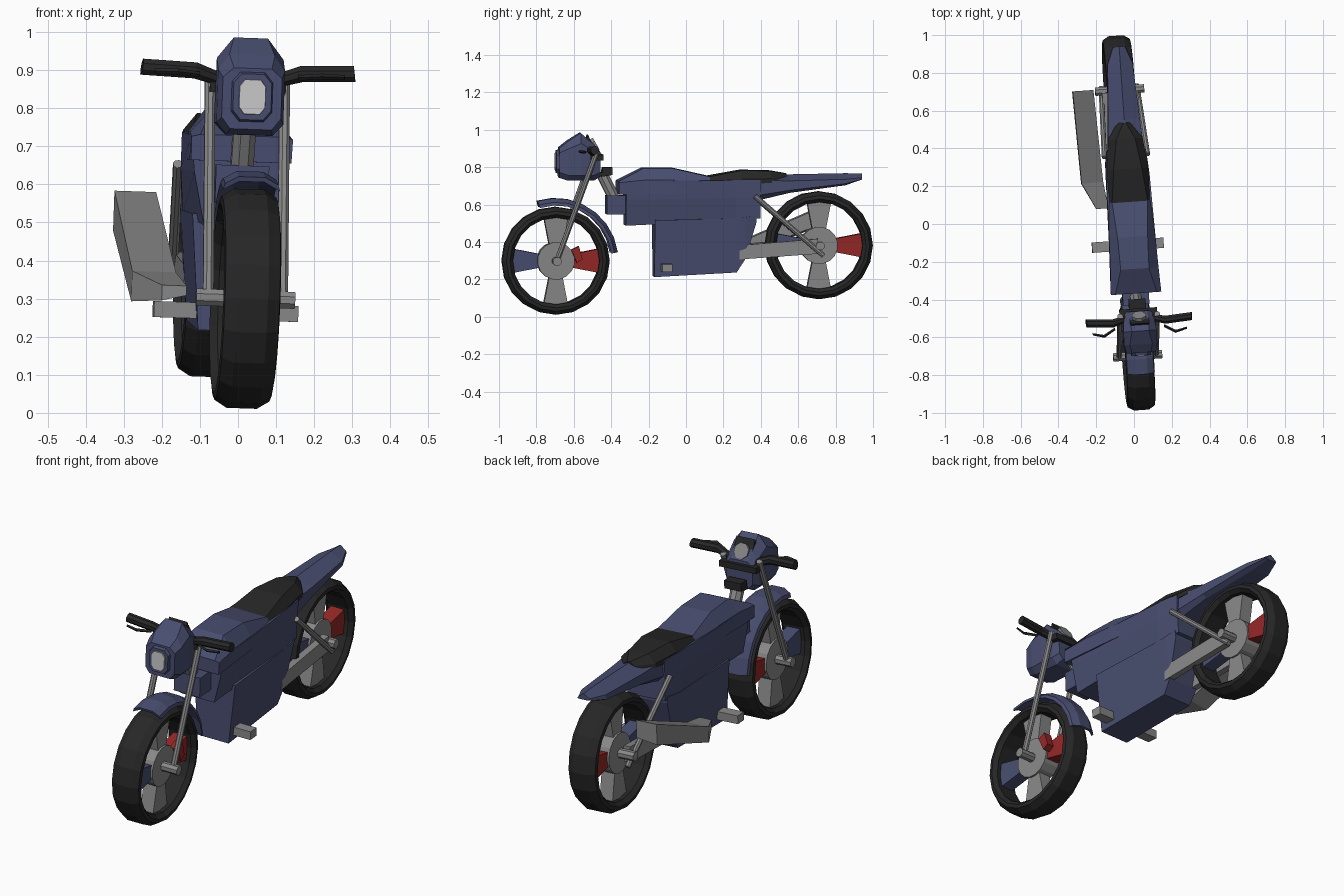
import bpy, bmesh
from math import sin, cos, radians, pi
from mathutils import Matrix, Vector

if "Cube" in bpy.data.objects:
    bpy.data.objects.remove(bpy.data.objects["Cube"])

# the bike stands slightly turned and leaning
POSE = Matrix.Translation((-0.04, 0, 0)) @ Matrix.Rotation(radians(4), 4, 'Z') @ Matrix.Rotation(radians(2), 4, 'Y')

def material(name, rgb):
    m = bpy.data.materials.new(name)
    m.diffuse_color = (*rgb, 1)
    m.use_nodes = True
    m.node_tree.nodes["Principled BSDF"].inputs["Base Color"].default_value = m.diffuse_color
    return m

BLUE = material("blue_paint", (0.065, 0.075, 0.16))
BLACK = material("black_rubber", (0.02, 0.02, 0.02))
RED = material("red_paint", (0.3, 0.02, 0.02))
GREY = material("grey_metal", (0.25, 0.25, 0.25))
WHITE = material("lamp_glass", (0.8, 0.8, 0.8))

def loft(name, sections, mat, closed=False):
    """Skin a list of point rings; cap the ends unless closed."""
    bm = bmesh.new()
    rings = [[bm.verts.new(p) for p in s] for s in sections]
    n = len(rings[0])
    pairs = list(zip(rings, rings[1:])) + ([(rings[-1], rings[0])] if closed else [])
    for a, b in pairs:
        for i in range(n):
            bm.faces.new((a[i], a[(i + 1) % n], b[(i + 1) % n], b[i]))
    if not closed:
        bm.faces.new(rings[0])
        bm.faces.new(rings[-1])
    bmesh.ops.remove_doubles(bm, verts=bm.verts, dist=1e-4)
    bmesh.ops.recalc_face_normals(bm, faces=bm.faces)
    me = bpy.data.meshes.new(name)
    bm.to_mesh(me)
    bm.free()
    ob = bpy.data.objects.new(name, me)
    ob.matrix_world = POSE
    me.materials.append(mat)
    bpy.context.collection.objects.link(ob)
    return ob

def sym(y, half, shift=0):
    """Ring at y from right-hand (x, z) points, mirrored to the left."""
    return [(x, y, z) for x, z in half] + [(-x, y, z) for x, z in reversed(half)]

def tube(name, path, radii, mat, n=8):
    path = [Vector(p) for p in path]
    d = (path[-1] - path[0]).normalized()
    u = d.orthogonal().normalized()
    w = d.cross(u)
    loft(name, [[p + r * (cos(2 * pi * (i + .5) / n) * u + sin(2 * pi * (i + .5) / n) * w) for i in range(n)]
                for p, r in zip(path, radii)], mat)

def slab(name, yz, x0, x1, mat):
    loft(name, [[(x, y, z) for y, z in yz] for x in (x0, x1)], mat)

def rect(y0, y1, z0, z1):
    return [(y0, z0), (y1, z0), (y1, z1), (y0, z1)]

# wheels: tyre, hub, four tapering spokes, axle
TYRE = [(-.055, .232), (-.075, .25), (-.072, .268), (-.04, .288), (.04, .288),
        (.072, .268), (.075, .25), (.055, .232)]
for tag, cy, cz in (("front", -.70, .30), ("rear", .71, .383)):
    loft(tag + "_tyre", [[(x, cy + r * cos(a), cz + r * sin(a)) for x, r in TYRE]
                         for a in (2 * pi * i / 20 for i in range(20))], BLACK, True)
    tube(tag + "_hub", [(-.045, cy, cz), (.045, cy, cz)], [.1, .1], GREY, 16)
    tube(tag + "_axle", [(-.13, cy, cz), (.13, cy, cz)], [.024, .024], GREY)
    for k, mat in enumerate((RED, GREY, BLUE, GREY)):
        c, s = cos(k * pi / 2), sin(k * pi / 2)
        pts = [(.08, -.035), (.24, -.066), (.24, .066), (.08, .035)]
        slab(f"{tag}_spoke_{k}", [(cy + a * c - b * s, cz + a * s + b * c) for a, b in pts], -.035, .035, mat)

# brake caliper
slab("front_caliper", [(-.62, .36), (-.59, .29), (-.56, .31), (-.58, .38)], .03, .075, RED)

# paired parts on both sides
for tag, s in (("left", -1), ("right", 1)):
    tube(tag + "_fork", [(s * .098, -.70, .30), (s * .098, -.485, .89)], [.015, .015], GREY)
    tube(tag + "_shock", [(s * .095, .73, .33), (s * .115, .36, .65)], [.014, .014], GREY)
    slab(tag + "_swingarm", [(.28, .31), (.70, .34), (.70, .42), (.28, .385)], s * .06, s * .095, GREY)
    tube(tag + "_handlebar", [(s * .06, -.50, .87), (s * .14, -.52, .895), (s * .28, -.51, .90)],
         [.018, .023, .023], BLACK)
    tube(tag + "_lever", [(s * .13, -.55, .885), (s * .19, -.585, .89), (s * .25, -.57, .89)],
         [.007, .008, .006], BLACK, 4)

# front fender: arched strip bent around the wheel
FEND = [(-.075, .298), (-.07, .315), (-.035, .335), (.035, .335), (.07, .315), (.075, .298),
        (.033, .322), (-.033, .322)]
loft("front_fender", [[(x, -.70 + r * cos(a), .30 + r * sin(a)) for x, r in FEND]
                      for a in (radians(8 + 14.2 * i) for i in range(8))], BLUE)

# lower engine block and upper side body
loft("engine_block", [sym(-.175, [(.085, .215), (.11, .52)]), sym(.265, [(.085, .24), (.11, .53)]),
                      sym(.31, [(.09, .31), (.11, .535)]), sym(.37, [(.1, .51), (.105, .545)])], BLUE)
loft("side_body", [sym(-.33, [(.09, .49), (.12, .63), (.13, .725)]),
                   sym(.26, [(.105, .52), (.115, .64), (.115, .735)]),
                   sym(.39, [(.10, .53), (.105, .65), (.105, .735)])], BLUE)
slab("neck_block", rect(-.43, -.31, .55, .65), -.07, .07, BLUE)

# tank, seat, tail
loft("tank", [sym(-.37, [(.132, .66), (.134, .722), (.11, .728)]),
              sym(-.24, [(.128, .66), (.128, .735), (.075, .795)]),
              sym(-.07, [(.122, .66), (.122, .735), (.08, .795)]),
              sym(.12, [(.11, .66), (.11, .73), (.095, .752)])], BLUE)
loft("seat", [sym(.11, [(.108, .70), (.108, .728), (.095, .752)]),
              sym(.29, [(.11, .71), (.11, .74), (.075, .785)]),
              sym(.45, [(.092, .72), (.092, .742), (.05, .782)]),
              sym(.535, [(.04, .74), (.03, .75), (.008, .768)])], BLACK)
loft("tail", [sym(.36, [(.07, .62), (.10, .65), (.095, .733), (0, .745)]),
              sym(.55, [(.06, .665), (.085, .68), (.085, .73), (0, .762)]),
              sym(.85, [(.04, .705), (.068, .715), (.066, .738), (0, .768)]),
              sym(.94, [(.02, .735), (.035, .737), (.03, .745), (0, .767)])], BLUE)

# steering column and clamp
tube("steering_column", [(0, -.455, .77), (0, -.375, .61)], [.032, .032], GREY)
slab("column_clamp", [(-.46, .75), (-.40, .76), (-.40, .80), (-.45, .80)], -.045, .045, BLACK)
slab("fork_bridge", rect(-.52, -.45, .84, .87), -.10, .10, BLACK)

# headlight cowl, lamp ring, lamp and gauge
loft("headlight_cowl", [sym(-.685, [(.055, .745), (.078, .775), (.078, .88), (.05, .905)]),
                        sym(-.64, [(.06, .73), (.088, .76), (.088, .90), (.06, .94)]),
                        sym(-.57, [(.06, .73), (.09, .76), (.088, .93), (.045, .985)]),
                        sym(-.50, [(.055, .73), (.085, .76), (.08, .89), (.05, .925)]),
                        sym(-.465, [(.045, .75), (.07, .775), (.07, .86), (.045, .885)])], BLUE)
def octagon(y, w, h, z=.83):
    return [(x, y, z + v) for x, v in ((-w, -h * .6), (-w * .6, -h), (w * .6, -h), (w, -h * .6),
                                       (w, h * .6), (w * .6, h), (-w * .6, h), (-w, h * .6))]
loft("lamp_ring", [octagon(-.67, .058, .07), octagon(-.70, .05, .06)], BLUE)
loft("lamp", [octagon(-.69, .036, .048), octagon(-.705, .034, .045)], WHITE)
tube("gauge", [(0, -.53, .90), (0, -.485, .925)], [.04, .04], GREY)
slab("gauge_hood", [(-.55, .93), (-.53, .975), (-.52, .95), (-.50, .92)], -.05, .05, BLACK)

# foot pegs on one cross bar
slab("foot_pegs", rect(-.14, -.085, .245, .287), -.20, .18, GREY)

# exhaust sweeping up and out on the left
def quad(y, x0, x1, z0, z1):
    return [(x0, y, z0), (x1, y, z0 + .015), (x1, y, z1), (x0, y, z1)]
loft("exhaust", [quad(.09, -.165, -.10, .29, .33), quad(.23, -.235, -.12, .285, .365),
                 quad(.72, -.255, -.145, .47, .575)], GREY)
